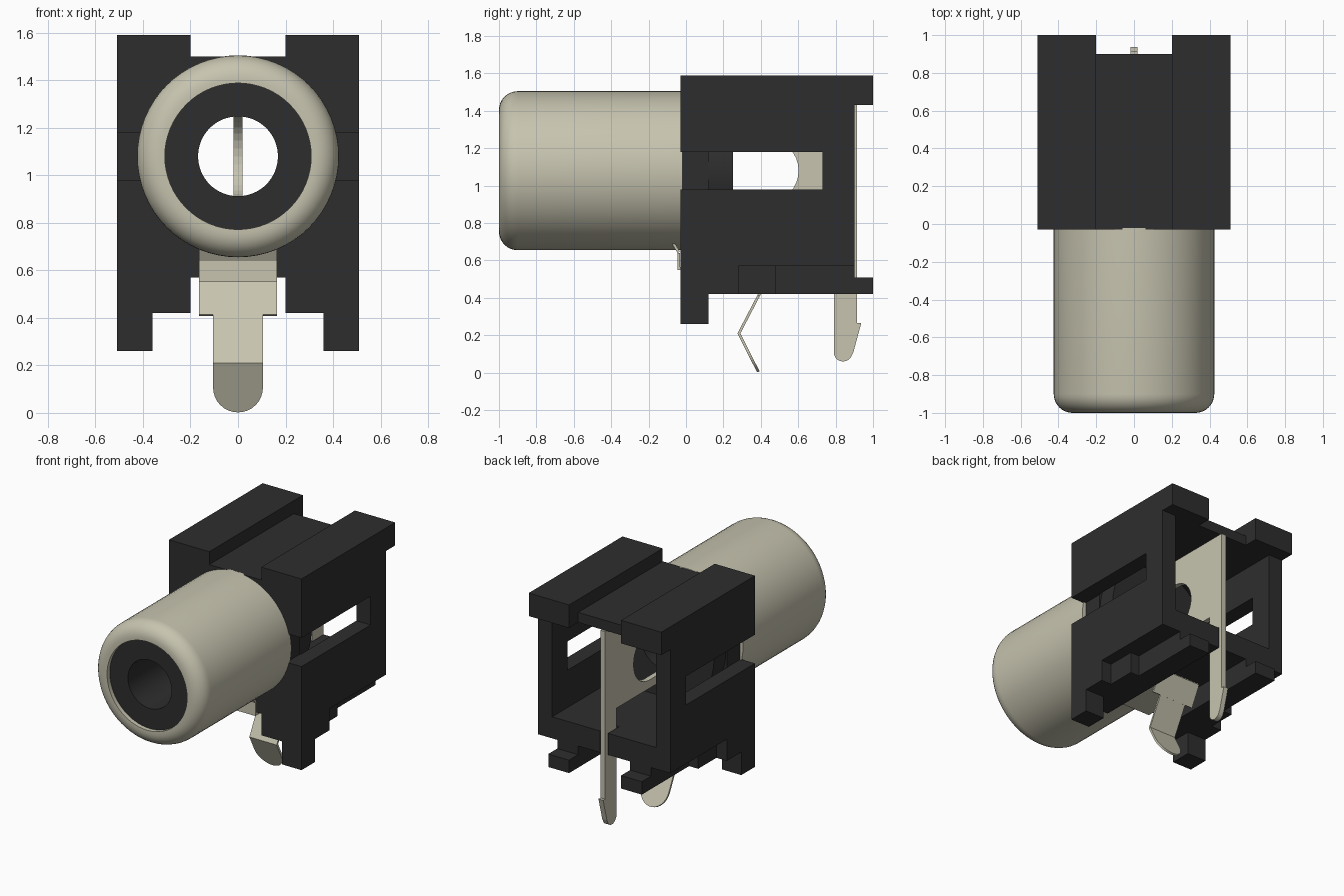
import bpy, bmesh, math
from mathutils import Vector

if "Cube" in bpy.data.objects:
    bpy.data.objects.remove(bpy.data.objects["Cube"])


def material(name, rgb):
    m = bpy.data.materials.new(name)
    m.diffuse_color = (*rgb, 1)
    m.use_nodes = True
    m.node_tree.nodes["Principled BSDF"].inputs["Base Color"].default_value = m.diffuse_color
    return m


BLACK = material("black_plastic", (0.027, 0.027, 0.028))
METAL = material("pale_metal", (0.57, 0.55, 0.43))
AXIS_Z = 1.08


def finish(name, bm, mat):
    bmesh.ops.recalc_face_normals(bm, faces=bm.faces)
    me = bpy.data.meshes.new(name)
    bm.to_mesh(me)
    bm.free()
    me.materials.append(mat)
    ob = bpy.data.objects.new(name, me)
    bpy.context.collection.objects.link(ob)
    return ob


def activate(ob):
    bpy.ops.object.select_all(action='DESELECT')
    ob.select_set(True)
    bpy.context.view_layer.objects.active = ob


def box(name, x, y, z, mat=BLACK):
    bm = bmesh.new()
    bmesh.ops.create_cube(bm, size=1)
    for v in bm.verts:
        v.co = Vector([(a + b) / 2 + c * (b - a) for (a, b), c in zip((x, y, z), v.co)])
    return finish(name, bm, mat)


def lathe(name, profile, mat, steps=64):
    """Spin closed (radius, y) points round the socket axis."""
    bm = bmesh.new()
    rings = []
    for i in range(steps):
        a = 2 * math.pi * i / steps
        rings.append([bm.verts.new((r * math.cos(a), y, AXIS_Z + r * math.sin(a)))
                      for r, y in profile])
    n = len(profile)
    for i in range(steps):
        p, q = rings[i], rings[(i + 1) % steps]
        for j in range(n):
            k = (j + 1) % n
            bm.faces.new((p[j], p[k], q[k], q[j]))
    ob = finish(name, bm, mat)
    activate(ob)
    bpy.ops.object.shade_smooth_by_angle(angle=math.radians(35))
    return ob


def prism(name, points, vec, mat):
    """Extrude a flat outline along a vector."""
    bm = bmesh.new()
    f = bm.faces.new([bm.verts.new(p) for p in points])
    ext = bmesh.ops.extrude_face_region(bm, geom=[f])
    bmesh.ops.translate(bm, vec=vec, verts=[g for g in ext['geom'] if isinstance(g, bmesh.types.BMVert)])
    return finish(name, bm, mat)


def combine(ob, other, op):
    mod = ob.modifiers.new("cut", 'BOOLEAN')
    mod.operation, mod.solver, mod.object = op, 'EXACT', other
    activate(ob)
    bpy.ops.object.modifier_apply(modifier=mod.name)
    bpy.data.objects.remove(other, do_unlink=True)


# Housing: block with hollow back, top groove, side slots and socket bore
body = box("housing", (-.51, .51), (-.03, .90), (.57, 1.59))
cuts = [((-.20, .20), (-.2, 1.1), (1.50, 1.7)),
        ((-.40, .40), (.12, 1.0), (.72, 1.43)),
        ((-.03, .03), (.78, 1.0), (.5, .8))]
for a, b in ((.40, .60), (-.60, -.40)):
    cuts.append(((a - .005, b), (-.1, .73), (.98, 1.18)))
for c in cuts:
    combine(body, box("cutter", *c), 'DIFFERENCE')
bpy.ops.mesh.primitive_cylinder_add(vertices=64, radius=.30, depth=.6, location=(0, 0, AXIS_Z),
                                    rotation=(math.pi / 2, 0, 0))
combine(body, bpy.context.object, 'DIFFERENCE')

# Mirrored rails and feet
for s, side in ((1, "right"), (-1, "left")):
    def part(name, x0, x1, y, z):
        return box(side + name, tuple(sorted((s * x0, s * x1))), y, z)
    part("_top_overhang", .20, .51, (.90, 1.0), (1.43, 1.59))
    part("_bottom_rail", .20, .36, (-.03, .90), (.42, .57))
    part("_rail_step", .36, .43, (.28, .48), (.42, .57))
    part("_front_base", .36, .51, (-.03, .28), (.42, .57))
    part("_front_foot", .36, .51, (-.03, .12), (.26, .42))
    part("_rear_tab", .20, .36, (.90, 1.0), (.42, .51))

# Socket insulator tube and rear boss
lathe("insulator", [(.168, -.97), (.32, -.97), (.32, .08), (.39, .08), (.39, .25), (.168, .25)], BLACK)

# Metal sleeve with rounded front lip
lip = [(.325 + .10 * math.sin(t), -.90 - .10 * math.cos(t))
       for t in [math.pi / 2 * i / 8 for i in range(9)]]
lathe("sleeve", [(.308, -.94), (.308, -1.0)] + lip + [(.425, -.02), (.308, -.02)], METAL)

# Centre contact blade with rounded notch
notch = [(.43 + .172 * math.cos(t), AXIS_Z + .172 * math.sin(t))
         for t in [math.pi / 2 - math.pi * i / 16 for i in range(17)]]
blade = [(.25, 1.43), (.25, AXIS_Z + .172)] + notch + \
        [(.25, AXIS_Z - .172), (.25, .85), (.915, .85), (.915, 1.43)]
prism("contact_blade", [(-.018, y, z) for y, z in blade], (.036, 0, 0), METAL)

# Rear solder pin with barb and rounded tip
tip = [(.84 - .05 * math.cos(t), .11 - .05 * math.sin(t))
       for t in [math.pi * i / 10 for i in range(10)]]
pin = [(.79, .86)] + tip + [(.895, .11), (.937, .265), (.915, .265), (.915, .86)]
prism("rear_pin", [(-.018, y, z) for y, z in pin], (.036, 0, 0), METAL)

# Front ground tab: folded strip running under the housing
T = .014


def strip(name, w0, w1, p, q):
    d = Vector((0, q[0] - p[0], q[1] - p[1])).normalized()
    n = Vector((0, -d.z, d.y)) * T
    prism(name, [(-w0, *p), (w0, *p), (w1, *q), (-w1, *q)], n, METAL)


strip("ground_tab_flare", .165, .165, (-.075, .69), (-.045, .64))
strip("ground_tab_front", .165, .165, (-.045, .64), (-.045, .55))
strip("ground_tab_base", .165, .165, (-.045, .55), (.46, .55))
strip("ground_tab_bend", .165, .165, (.455, .56), (.382, .415))
strip("ground_tab_leg", .105, .105, (.382, .415), (.275, .21))

# Rounded spring end of the ground tab
a, b = Vector((0, .275, .21)), Vector((0, .38, .002))
outline = [Vector((-.105, a.y, a.z)), Vector((.105, a.y, a.z))]
for i in range(17):
    t = math.pi * i / 16
    z = .107 - .105 * math.sin(t)
    k = (a.z - z) / (a.z - b.z)
    outline.append(Vector((.105 * math.cos(t), a.y + k * (b.y - a.y), z)))
prism("ground_tab_tip", outline, (0, .013, .006), METAL)
